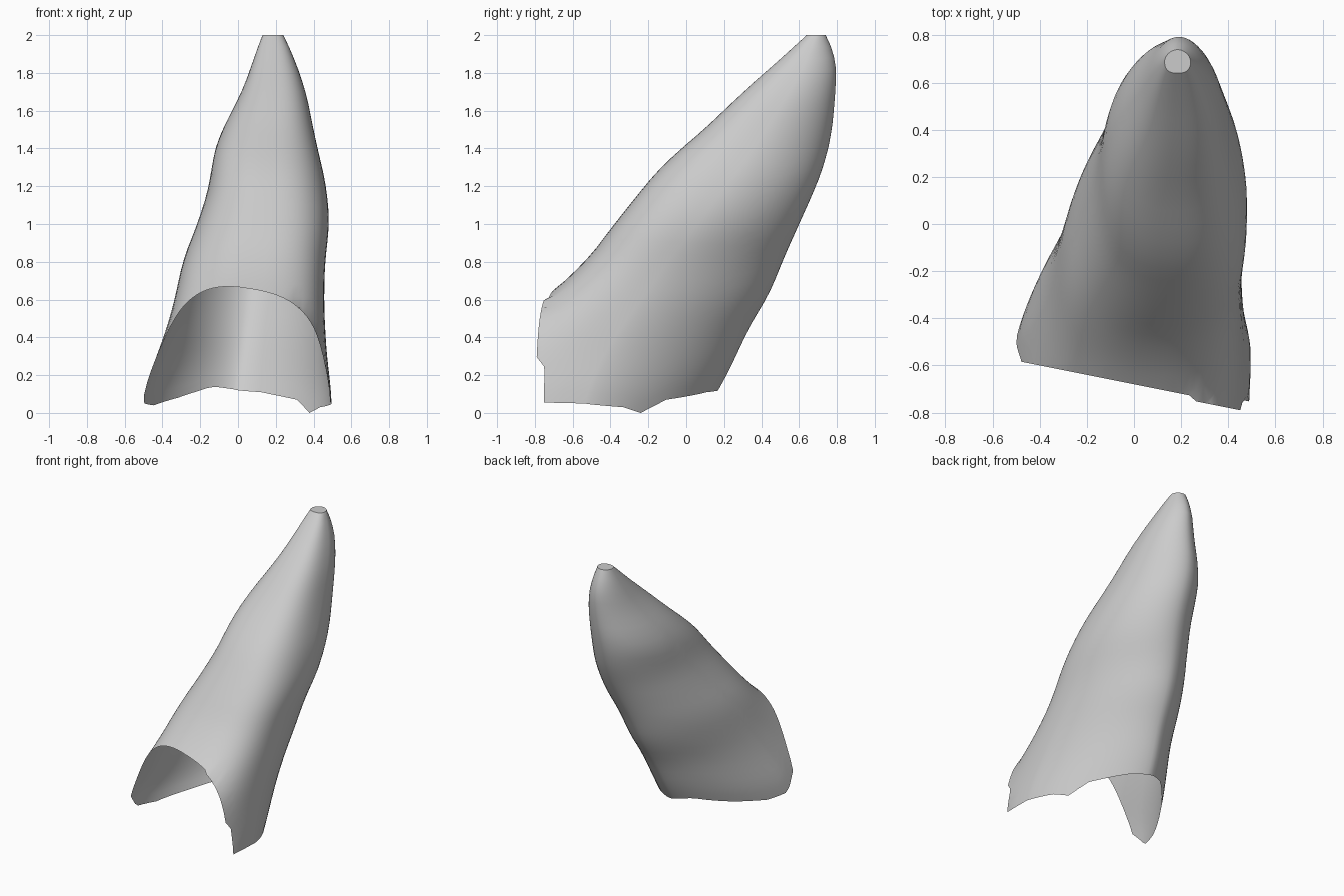
import bpy, bmesh, math
from mathutils import Vector

cube = bpy.data.objects.get("Cube")
if cube:
    bpy.data.objects.remove(cube)

COLUMNS, ROWS = 72, 32

# Height, left edge, right edge, front, back, widest depth
SECTIONS = [
    (0.0, -.51, .495, -1.5, .10, -.55),
    (.12, -.50, .495, -1.4, .17, -.52),
    (.25, -.45, .475, -1.26, .24, -.47),
    (.45, -.375, .46, -.98, .33, -.35),
    (.62, -.33, .455, -.73, .44, -.22),
    (.8, -.295, .46, -.53, .51, -.10),
    (1.0, -.215, .485, -.38, .60, .06),
    (1.2, -.15, .468, -.22, .69, .21),
    (1.32, -.14, .44, -.12, .735, .30),
    (1.47, -.10, .405, .06, .77, .41),
    (1.6, -.03, .38, .20, .785, .49),
    (1.7, .02, .36, .30, .79, .55),
    (1.8, .06, .325, .42, .80, .61),
    (1.9, .09, .29, .53, .79, .65),
    (2.0, .13, .24, .64, .74, .69),
]

# Angle in degrees and height of the ragged lower edge
EDGE = [(0, .05), (25, .03), (35, 0), (45, .07), (70, .11), (90, .12),
        (112, .14), (135, .08), (155, .04), (170, .05), (180, .1),
        (185, .2), (300, .08), (360, .05)]


def sample(table, t):
    """Linear interpolation in a sorted table."""
    for a, b in zip(table, table[1:]):
        if t <= b[0]:
            f = (t - a[0]) / (b[0] - a[0])
            return [p + (q - p) * f for p, q in zip(a[1:], b[1:])]
    return list(table[-1][1:])


def section(z):
    """Cross-section sizes at a height, averaged to soften the kinks."""
    w = min(.07, 2 - z)
    near = [sample(SECTIONS, z + d) for d in (-w, 0, w)]
    return [sum(values) / 3 for values in zip(*near)]


def power(value, exponent):
    return math.copysign(abs(value) ** exponent, value)


def shell_point(angle, z):
    """Point on the cross-section: boxy in front, narrowing to the back."""
    x0, x1, front, back, widest = section(z)
    c, s = math.cos(angle), math.sin(angle)
    e = 2 / 2.6 if s < 0 else 2 / (1.5 + .35 * min(z, 1))
    depth = back - widest if s > 0 else widest - front
    return Vector(((x0 + x1) / 2 + (x1 - x0) / 2 * power(c, e),
                   widest + depth * power(s, e), z))


# Tapered leaning shell, lofted from the ragged edge to the tip
bm = bmesh.new()
rings = []
for row in range(ROWS + 1):
    ring = []
    for col in range(COLUMNS):
        degrees = 360 * col / COLUMNS
        low = sample(EDGE, degrees)[0]
        z = low + (2 - low) * row / ROWS
        ring.append(bm.verts.new(shell_point(math.radians(degrees), z)))
    rings.append(ring)
for low, high in zip(rings, rings[1:]):
    for i in range(COLUMNS):
        j = (i + 1) % COLUMNS
        bm.faces.new((low[i], low[j], high[j], high[i]))
bm.faces.new(rings[-1])

# Arched opening, sliced through the front
bmesh.ops.bisect_plane(bm, geom=bm.verts[:] + bm.edges[:] + bm.faces[:],
                       plane_co=(0, -.68, 0), plane_no=(-.2, -1, 0),
                       clear_outer=True)

# Rim juts forward on one side, with a step near its foot
for v in bm.verts:
    if v.is_boundary and v.co.y < -.55 and v.co.x > .25:
        v.co.y += .025 if v.co.z < .25 else -.02

mesh = bpy.data.meshes.new("hollow_shell")
bm.to_mesh(mesh)
bm.free()
shell = bpy.data.objects.new("hollow_shell", mesh)
bpy.context.collection.objects.link(shell)

# Plain grey surface
grey = bpy.data.materials.new("light_grey")
grey.use_nodes = True
colour = (.6, .6, .6, 1)
grey.diffuse_color = colour
grey.node_tree.nodes["Principled BSDF"].inputs["Base Color"].default_value = colour
mesh.materials.append(grey)

bpy.context.view_layer.objects.active = shell
shell.select_set(True)
bpy.ops.object.shade_smooth_by_angle(angle=math.radians(35))
